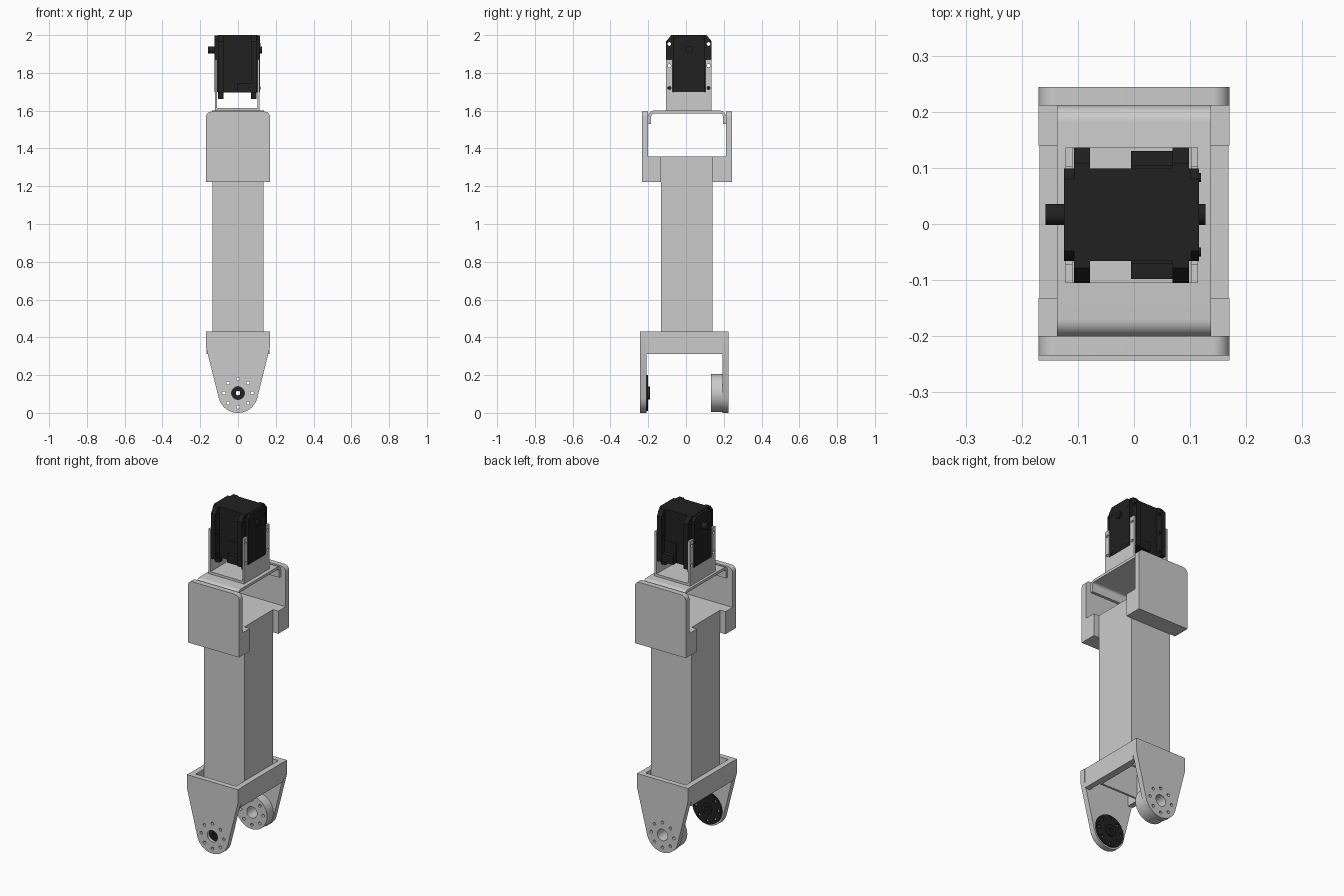
import bpy, bmesh
from math import cos, sin, pi, radians

if "Cube" in bpy.data.objects:
    bpy.data.objects.remove(bpy.data.objects["Cube"])

dark = bpy.data.materials.new("dark_plastic")
dark.diffuse_color = (0.015, 0.015, 0.015, 1)
dark.use_nodes = True
dark.node_tree.nodes["Principled BSDF"].inputs["Base Color"].default_value = dark.diffuse_color


def arc(cx, cy, r, a0, a1, n):
    return [(cx + r * cos(radians(a0 + (a1 - a0) * i / n)),
             cy + r * sin(radians(a0 + (a1 - a0) * i / n))) for i in range(n + 1)]


def circle(cx, cy, r, n=32):
    return arc(cx, cy, r, 0, 360, n)[:-1]


def rect(u0, u1, v0, v1):
    return [(u0, v0), (u1, v0), (u1, v1), (u0, v1)]


def round_rect(u0, u1, v0, v1, r):
    return (arc(u0 + r, v0 + r, r, 180, 270, 6) + arc(u1 - r, v0 + r, r, 270, 360, 6)
            + arc(u1 - r, v1 - r, r, 0, 90, 6) + arc(u0 + r, v1 - r, r, 90, 180, 6))


def prism(name, loops, axis, a, b, mat=None):
    """Extrude an outline (with inner loops as holes) along an axis from a to b."""
    cu = bpy.data.curves.new(name + "_curve", 'CURVE')
    cu.dimensions, cu.fill_mode, cu.extrude = '2D', 'BOTH', (b - a) / 2
    for pts in loops:
        s = cu.splines.new('POLY')
        s.points.add(len(pts) - 1)
        for p, (u, v) in zip(s.points, pts):
            p.co = (u, v, 0, 1)
        s.use_cyclic_u = True
    tmp = bpy.data.objects.new(name + "_curve", cu)
    me = bpy.data.meshes.new_from_object(tmp)
    bpy.data.objects.remove(tmp)
    bpy.data.curves.remove(cu)
    mid = (a + b) / 2
    for vert in me.vertices:
        u, v, w = vert.co
        w += mid
        vert.co = {'x': (w, u, v), 'y': (u, w, v), 'z': (u, v, w)}[axis]
    bm = bmesh.new()
    bm.from_mesh(me)
    bmesh.ops.remove_doubles(bm, verts=bm.verts, dist=1e-5)
    bmesh.ops.recalc_face_normals(bm, faces=bm.faces)
    bm.to_mesh(me)
    bm.free()
    me.materials.clear()
    if mat:
        me.materials.append(mat)
    me.name = name
    ob = bpy.data.objects.new(name, me)
    bpy.context.collection.objects.link(ob)
    return ob


def box(name, x0, x1, y0, y1, z0, z1, mat=None):
    return prism(name, [rect(x0, x1, y0, y1)], 'z', z0, z1, mat)


# Hollow square tube with closed top
prism("tube", [rect(-.135, .135, -.132, .14), rect(-.122, .122, -.119, .127)], 'z', .315, 1.345)
box("tube_cap", -.135, .135, -.132, .14, 1.345, 1.358)

# Lower fork: tapered plates with bolt circle
JZ = .105
bolts = [circle(.075 * cos(i * pi / 4), JZ + .075 * sin(i * pi / 4), .009, 12) for i in range(8)]
taper = [(.17, .43), (-.17, .43), (-.17, .35)] + arc(0, JZ, .105, 196, 344, 32) + [(.17, .35)]
bore = circle(0, JZ, .034)
prism("front_fork_plate", [taper, bore] + bolts, 'y', -.243, -.21)
prism("back_fork_plate", [taper, bore] + bolts, 'y', .192, .224)
prism("pivot_boss", [circle(0, JZ, .101, 48), bore] + bolts, 'y', .132, .192)
prism("joint_disc", [circle(0, JZ, .095, 48), circle(0, JZ, .012, 16)] + bolts,
      'y', -.21, -.2, dark)
prism("joint_hub", [circle(0, JZ, .034), circle(0, JZ, .012, 16)], 'y', -.225, -.19, dark)

# Collar side walls joining the two fork plates
for side, x in (("left", -.168), ("right", .135)):
    box(side + "_collar_wall", x, x + .033, -.21, .192, .312, .43)

# Upper yoke: rounded plates and the thick pads against the tube
r = .03
yoke = [(-.17, 1.222), (.17, 1.222)] + arc(.17 - r, 1.595 - r, r, 0, 90, 8) \
    + arc(-.17 + r, 1.595 - r, r, 90, 180, 8)
prism("front_yoke_plate", [yoke], 'y', -.234, -.2)
prism("back_yoke_plate", [yoke], 'y', .211, .244)
box("front_yoke_pad", -.17, .17, -.2, -.132, 1.222, 1.358)
box("back_yoke_pad", -.17, .17, .14, .211, 1.222, 1.358)

# Channel bridging the yoke plates
channel = ([(-.2, 1.53)] + arc(-.17, 1.57, .03, 180, 90, 8) + arc(.181, 1.57, .03, 90, 0, 8)
           + [(.211, 1.53), (.195, 1.53)] + arc(.181, 1.57, .014, 0, 90, 8)
           + arc(-.17, 1.57, .014, 90, 180, 8) + [(-.184, 1.53)])
prism("channel", [channel], 'x', -.137, .137)

# Motor bracket: base and two slotted legs
box("motor_bracket_base", -.122, .114, -.105, .136, 1.6, 1.614)
leg = [(-.105, 1.6), (.136, 1.6), (.136, 1.87), (.102, 1.87), (.102, 1.7),
       (-.071, 1.7), (-.071, 1.87), (-.105, 1.87)]
ear_holes = [circle(y, z, .009, 12) for y in (-.088, .119) for z in (1.72, 1.838)]
for side, x in (("left", -.122), ("right", .102)):
    prism(side + "_bracket_leg", [leg] + ear_holes, 'x', x, x + .012)

# Motor body: core plus end covers
prism("motor_core", [round_rect(-.107, .102, -.066, .099, .008)], 'z', 1.695, 2.0, dark)
cover = [(-.066, 1.70), (.099, 1.70), (.099, 1.975), (.08, 1.998), (-.048, 1.998), (-.066, 1.975)]
prism("left_cover", [cover], 'x', -.125, -.1, dark)
prism("right_cover", [cover], 'x', .095, .116, dark)

# Mounting ears with chamfered top corners and bolt holes
ear = [(-.105, 1.695), (-.105, 1.967), (-.078, 2.0), (.109, 2.0), (.136, 1.967), (.136, 1.695),
       (.099, 1.695), (.099, 1.662), (.07, 1.662), (.07, 1.695),
       (-.037, 1.695), (-.037, 1.662), (-.066, 1.662), (-.066, 1.695)]
top_holes = [circle(y, 1.953, .01, 12) for y in (-.088, .119)]
for side, x in (("left", -.107), ("right", .069)):
    prism(side + "_ear", [ear] + ear_holes + top_holes, 'x', x, x + .029, dark)

# Connector housings on front and back of the motor
box("front_connector", -.005, .085, -.098, -.06, 1.695, 1.745, dark)
box("back_connector", -.005, .085, .095, .13, 1.695, 1.745, dark)
box("front_connector_panel", -.005, .085, -.071, -.06, 1.745, 1.815, dark)
box("back_connector_panel", -.005, .085, .095, .104, 1.745, 1.815, dark)

# Output shaft and idler stub
prism("output_shaft", [circle(.017, 1.922, .019)], 'x', -.158, -.12, dark)
prism("idler_stub", [circle(.017, 1.922, .019)], 'x', .11, .127, dark)

# Cover screws on both motor ends
for y in (-.05, .083):
    for z in (1.72, 1.95):
        prism("cover_screw", [circle(y, z, .008, 12)], 'x', .11, .119, dark)

for ob in bpy.context.collection.objects:
    ob.select_set(True)
    bpy.context.view_layer.objects.active = ob
bpy.ops.object.shade_smooth_by_angle(angle=radians(30))
